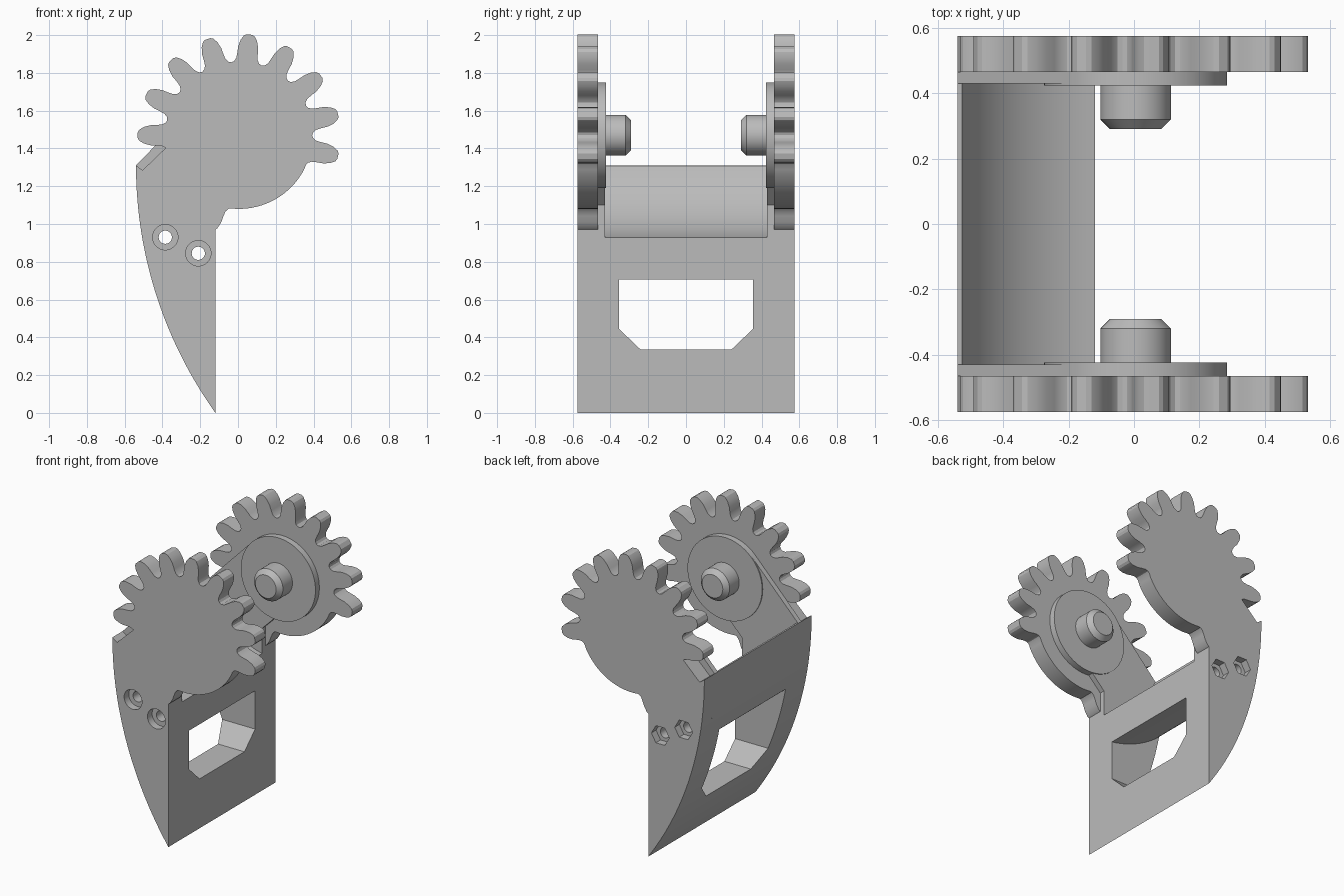
import bpy
import bmesh
from math import sin, cos, radians, sqrt

cube = bpy.data.objects.get("Cube")
if cube:
    bpy.data.objects.remove(cube)

grey = bpy.data.materials.new("plain grey")
grey.use_nodes = True
grey.diffuse_color = (0.5, 0.5, 0.5, 1)
grey.node_tree.nodes["Principled BSDF"].inputs["Base Color"].default_value = (0.5, 0.5, 0.5, 1)

AXLE = (0.005, 1.47)
OUTER, PLATE, ARM, DISC, PIN_END = 0.575, 0.465, 0.43, 0.423, 0.29
FRONT_X = -0.12


def polar(r, degrees, centre=AXLE):
    a = radians(degrees)
    return (centre[0] + r * cos(a), centre[1] + r * sin(a))


def circle(r, centre=AXLE, n=64):
    return [polar(r, 360 * i / n, centre) for i in range(n)]


def shell(z):
    """Point on the curved outer side of the claw."""
    return (1.71 - sqrt(2.25 ** 2 - (1.31 - z) ** 2), z)


def prism(name, points, a, b, along_x=False, bevel=0):
    """Extrude a profile from a to b; a bevel rounds off the end at b."""
    bm = bmesh.new()
    rings = []
    for d in (a, b):
        rings.append([bm.verts.new((d, p, q) if along_x else (p, d, q)) for p, q in points])
    bm.faces.new(rings[0])
    end = bm.faces.new(rings[1])
    for i in range(len(points)):
        j = (i + 1) % len(points)
        bm.faces.new((rings[0][i], rings[0][j], rings[1][j], rings[1][i]))
    bmesh.ops.recalc_face_normals(bm, faces=bm.faces)
    if bevel:
        bmesh.ops.bevel(bm, geom=list(end.edges), offset=bevel, segments=1, affect='EDGES')
    mesh = bpy.data.meshes.new(name)
    bm.to_mesh(mesh)
    bm.free()
    mesh.materials.append(grey)
    obj = bpy.data.objects.new(name, mesh)
    bpy.context.collection.objects.link(obj)
    return obj


def select(obj):
    bpy.ops.object.select_all(action='DESELECT')
    obj.select_set(True)
    bpy.context.view_layer.objects.active = obj


def cut(obj, cutter):
    mod = obj.modifiers.new("cut", 'BOOLEAN')
    mod.operation = 'DIFFERENCE'
    mod.solver = 'EXACT'
    mod.object = cutter
    select(obj)
    bpy.ops.object.modifier_apply(modifier=mod.name)


# Side plate outline: claw blade running into a partly toothed gear
flank = [(0.388, 12), (0.393, 9.8), (0.41, 8), (0.435, 7.2), (0.47, 6.5),
         (0.505, 5), (0.528, 3.2), (0.536, 1.6)]
outline = [(FRONT_X, 0), (FRONT_X, 0.97)]
outline += [polar(r, 252 + a) for r, a in reversed(flank[1:6])]
outline += [polar(0.39, a) for a in range(264, 336, 4)]
for k in range(9):
    middle = 348 + 24 * k
    outline += [polar(r, middle - a) for r, a in flank]
    outline += [polar(r, middle + a) for r, a in reversed(flank[1:])]
outline.append((-0.505, 1.285))
outline += [shell(1.31 * (1 - i / 28)) for i in range(28)]

# Crossbar and blade between the plates, hollowed round the axle at the top
bar = [(FRONT_X, 0)]
bar += [polar(0.555, 257 - 2.5 * i) for i in range(25)]
bar += [shell(1.31 * (1 - i / 28)) for i in range(28)]
blade = prism("claw_blade", bar, -PLATE, PLATE)

# Window with chamfered lower corners and a ceiling concentric with the axle
half = [(0.24, 0.335), (0.355, 0.445), (0.355, 1.2)]
window = prism("window_cutter", half + [(-y, z) for y, z in reversed(half)], -1, 0.5, along_x=True)
ceiling = prism("ceiling_cutter", circle(0.775, n=128), -1, 1)
cut(window, ceiling)
cut(blade, window)
helpers = [window, ceiling]

# Gear plates, arms, hub discs and pins on both sides
arm = [polar(0.28, 135), shell(1.31), shell(1.15), shell(1.0), shell(0.9),
       (FRONT_X, 0.9), (FRONT_X, 1.1), (0.13, 1.35)]
parts = [blade]
plates, arms = {}, {}
for side, s in (("front", -1), ("back", 1)):
    plates[side] = prism(side + "_gear_plate", outline, s * PLATE, s * OUTER)
    arms[side] = prism(side + "_arm", arm, s * ARM, s * PLATE)
    disc = prism(side + "_hub_disc", circle(0.28), s * PLATE, s * DISC)
    pin = prism(side + "_pin", circle(0.108, n=48), s * DISC, s * PIN_END, bevel=0.03)
    parts += [plates[side], arms[side], disc, pin]

# Bolt holes with a round recess at the front and a hexagonal one at the back
for spot in ((-0.385, 0.93), (-0.21, 0.845)):
    hole = prism("hole_cutter", circle(0.035, spot, 32), -1, 1)
    round_recess = prism("round_cutter", circle(0.067, spot, 40), -1, -0.525)
    hex_recess = prism("hex_cutter", circle(0.067, spot, 6), 0.525, 1)
    helpers += [hole, round_recess, hex_recess]
    for obj in (blade, *plates.values(), *arms.values()):
        cut(obj, hole)
    cut(plates["front"], round_recess)
    cut(plates["back"], hex_recess)

for helper in helpers:
    bpy.data.objects.remove(helper)

for obj in parts:
    select(obj)
    bpy.ops.object.shade_smooth_by_angle(angle=radians(25))
